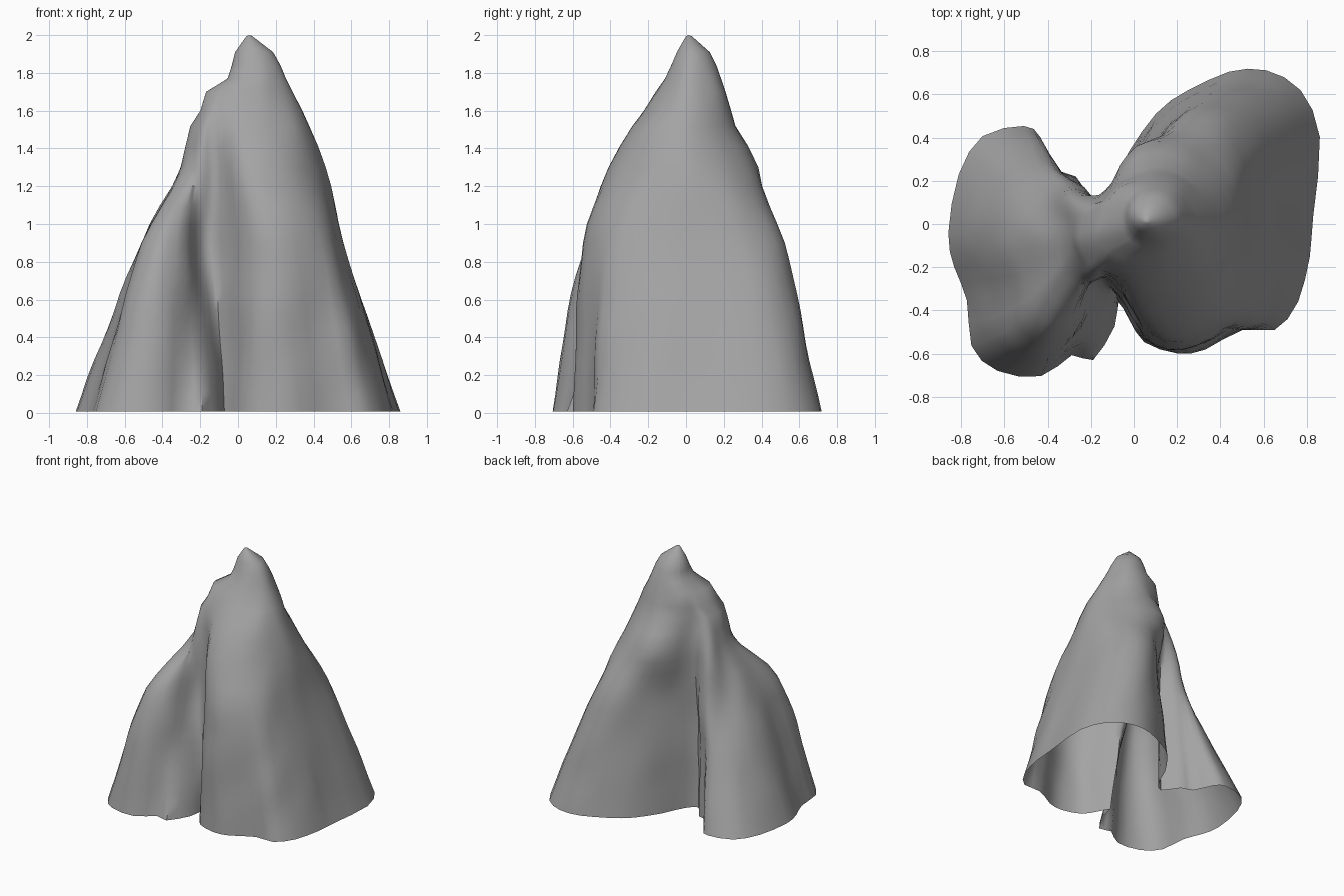
import bpy, bmesh, math
from mathutils import Vector, noise

if "Cube" in bpy.data.objects:
    bpy.data.objects.remove(bpy.data.objects["Cube"])

# Footprint and mid-height outlines, counter-clockwise from the right
FOOT = [(.83,.04),(.86,.40),(.77,.62),(.61,.71),(.44,.70),(.25,.62),(.10,.51),(-.02,.33),
        (-.11,.16),(-.18,.10),(-.27,.22),(-.36,.25),(-.43,.40),(-.51,.455),(-.70,.41),(-.81,.23),
        (-.86,-.04),(-.83,-.20),(-.77,-.35),(-.75,-.56),(-.63,-.68),(-.43,-.705),(-.29,-.61),
        (-.19,-.63),(-.09,-.47),(-.07,-.36),(-.02,-.44),(.05,-.55),(.20,-.60),(.33,-.58),
        (.50,-.49),(.65,-.49),(.76,-.36),(.81,-.15)]
WAIST = [(.56,.02),(.55,.28),(.50,.42),(.40,.50),(.28,.51),(.16,.44),(.06,.34),(-.03,.24),
         (-.10,.16),(-.17,.10),(-.23,.16),(-.28,.19),(-.33,.19),(-.38,.15),(-.43,.09),(-.48,.02),
         (-.51,-.07),(-.51,-.17),(-.50,-.28),(-.50,-.43),(-.44,-.52),(-.37,-.52),(-.28,-.46),
         (-.22,-.33),(-.18,-.27),(-.12,-.26),(-.04,-.34),(.035,-.47),(.13,-.54),(.24,-.54),
         (.38,-.48),(.48,-.39),(.53,-.27),(.56,-.12)]
N = len(FOOT)

# Upper rings: z, x min, x max, y min, y max, crevice depth, front-left ledge bump
UPPER = [(1.30, -.31, .46, -.41, .40, .26, 0), (1.52, -.245, .375, -.29, .26, .12, .08),
         (1.60, -.185, .34, -.215, .237, .05, .2),
         (1.70, -.145, .29, -.15, .21, 0, .28), (1.77, -.055, .255, -.11, .185, 0, .1),
         (1.91, -.015, .185, -.05, .125, 0, 0), (1.995, .045, .075, 0, .03, 0, 0)]


def column_angle(i):
    """Direction of a column, with columns gathered on the small left lobe."""
    stops = [(0, 0), (9, 150), (25, 228), (N, 360)]
    for (a, p), (b, q) in zip(stops, stops[1:]):
        if a <= i <= b:
            return math.radians(p + (q - p) * (i - a) / (b - a))


def upper_ring(z, x0, x1, y0, y1, crevice, ledge):
    ring = []
    for i in range(N):
        t = column_angle(i)
        k = 1 - crevice * (math.exp(-((i - 25.5) / 1.3) ** 2) + 1.3 * math.exp(-((i - 8.3) / 2.0) ** 2))
        k += ledge * max(0, math.cos(t - math.radians(222))) ** 6
        ring.append(Vector(((x0 + x1) / 2 + k * (x1 - x0) / 2 * math.cos(t),
                            (y0 + y1) / 2 + k * (y1 - y0) / 2 * math.sin(t), z)))
    return ring


def hermite(p, q, m, n, t):
    return (p * (2*t**3 - 3*t**2 + 1) + m * (t**3 - 2*t**2 + t)
            + q * (3*t**2 - 2*t**3) + n * (t**3 - t**2))


def refine(ring):
    """Double the points of a closed ring along a smooth curve."""
    out = []
    for i in range(len(ring)):
        a, b, c, d = (ring[(i + k) % len(ring)] for k in (-1, 0, 1, 2))
        out += [b, hermite(b, c, (c - a) / 2, (d - b) / 2, .5)]
    return out


rings = [[Vector((x, y, .008)) for x, y in FOOT], [Vector((x, y, .9)) for x, y in WAIST]]
rings += [upper_ring(*u) for u in UPPER]
rings = [refine(r) for r in rings]
M = 2 * N


def slope(k, i):
    a, b = rings[max(k - 1, 0)][i], rings[min(k + 1, len(rings) - 1)][i]
    return (b - a) / (b.z - a.z)


# Rock skin: smooth loft through the rings with slight weathering, open underneath
bm = bmesh.new()
rows = []
for k in range(len(rings) - 1):
    h = rings[k + 1][0].z - rings[k][0].z
    steps = max(1, round(h / .09))
    for s in range(steps + (k == len(rings) - 2)):
        row = []
        for i in range(M):
            p = hermite(rings[k][i], rings[k + 1][i], slope(k, i) * h, slope(k + 1, i) * h, s / steps)
            n = noise.noise_vector(Vector((p.x * 6, p.y * 6, p.z * 3)))
            w = .015 * min(1, .4 + p.z * 2) * min(1, max(0, (1.99 - p.z) * 4))
            row.append(bm.verts.new(p + Vector((n.x, n.y, 0)) * w))
        rows.append(row)
for lo, hi in zip(rows, rows[1:]):
    for i in range(M):
        j = (i + 1) % M
        bm.faces.new((lo[i], lo[j], hi[j], hi[i]))

# Summit
tip = bm.verts.new((.06, .015, 2.0))
for i in range(M):
    bm.faces.new((rows[-1][i], rows[-1][(i + 1) % M], tip))

mesh = bpy.data.meshes.new("mountain_rock")
bm.to_mesh(mesh)
bm.free()
rock = bpy.data.objects.new("mountain_rock", mesh)
bpy.context.collection.objects.link(rock)

# Dark grey stone
stone = bpy.data.materials.new("stone")
stone.diffuse_color = (.37, .37, .37, 1)
stone.use_nodes = True
stone.node_tree.nodes["Principled BSDF"].inputs["Base Color"].default_value = stone.diffuse_color
mesh.materials.append(stone)

bpy.context.view_layer.objects.active = rock
rock.select_set(True)
bpy.ops.object.shade_smooth_by_angle(angle=math.radians(50))
